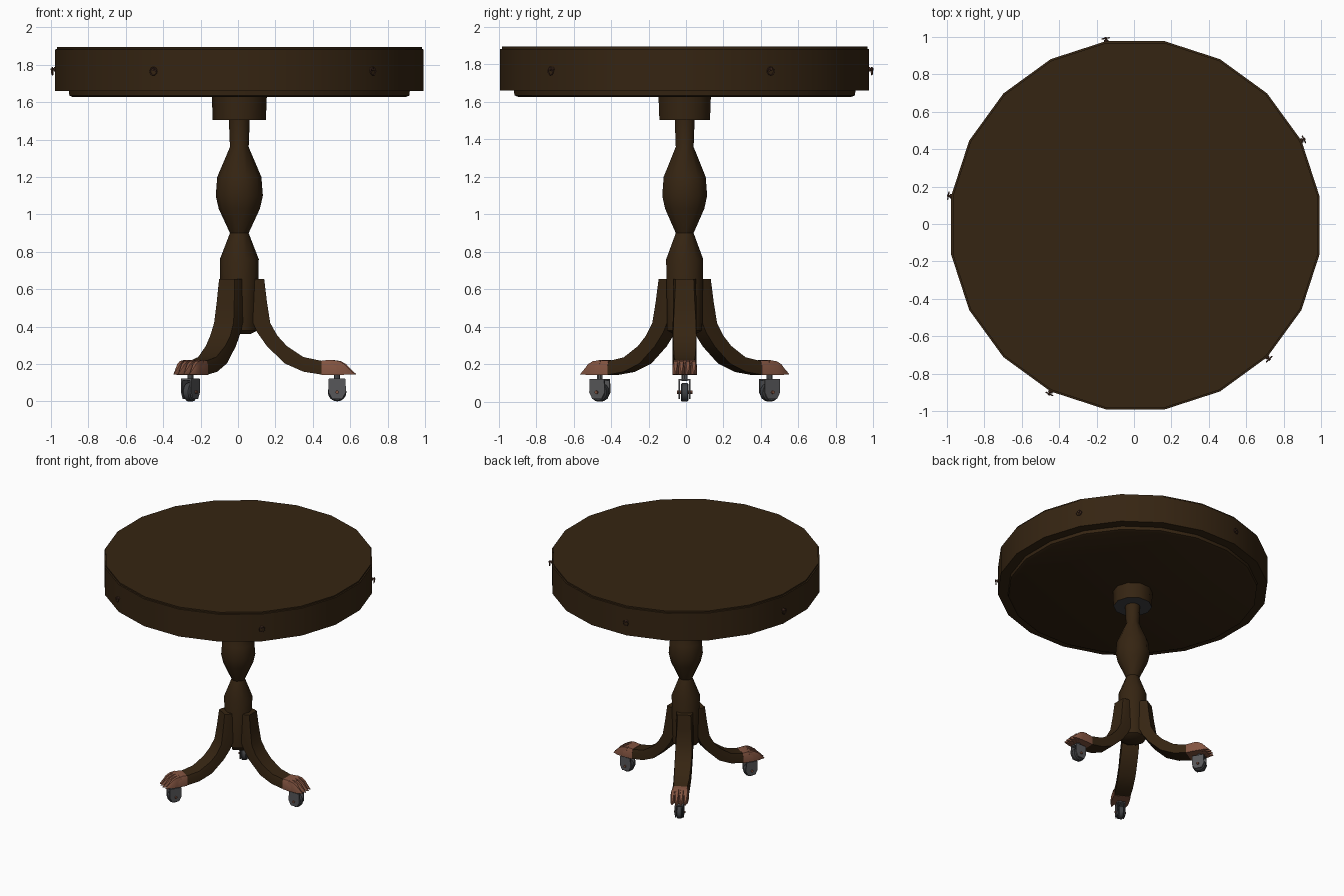
import bpy, bmesh, math
from mathutils import Matrix, Vector

if "Cube" in bpy.data.objects:
    bpy.data.objects.remove(bpy.data.objects["Cube"])

CENTRE = Matrix.Translation((0.007, -0.007, 0))


def material(name, rgb):
    m = bpy.data.materials.new(name)
    m.diffuse_color = (*rgb, 1)
    m.use_nodes = True
    m.node_tree.nodes["Principled BSDF"].inputs["Base Color"].default_value = m.diffuse_color
    return m


WOOD = material("dark wood", (0.036, 0.018, 0.006))
COPPER = material("copper", (0.23, 0.09, 0.053))
BRONZE = material("dark bronze", (0.09, 0.04, 0.025))
STEEL = material("grey steel", (0.095, 0.095, 0.1))
RUBBER = material("dark grey", (0.05, 0.052, 0.056))


def finish(bm, name, mats, matrix=Matrix(), angle=40):
    bmesh.ops.recalc_face_normals(bm, faces=bm.faces)
    bm.transform(CENTRE @ matrix)
    me = bpy.data.meshes.new(name)
    bm.to_mesh(me)
    bm.free()
    for m in mats:
        me.materials.append(m)
    ob = bpy.data.objects.new(name, me)
    bpy.context.collection.objects.link(ob)
    bpy.ops.object.select_all(action='DESELECT')
    ob.select_set(True)
    bpy.context.view_layer.objects.active = ob
    bpy.ops.object.shade_smooth_by_angle(angle=math.radians(angle))
    return ob


def skin(bm, rings):
    """Join equal rings of points into a closed capped tube."""
    loops = [[bm.verts.new(p) for p in r] for r in rings]
    n = len(loops[0])
    for a, b in zip(loops, loops[1:]):
        for i in range(n):
            j = (i + 1) % n
            bm.faces.new((a[i], a[j], b[j], b[i]))
    bm.faces.new(loops[0])
    bm.faces.new(loops[-1])


def turned(profile, sides, start=0, bm=None, place=Matrix()):
    """Turn (radius, height) points about the z axis."""
    bm = bm or bmesh.new()
    steps = [math.radians(start + 360 * i / sides) for i in range(sides)]
    skin(bm, [[place @ Vector((r * math.cos(a), r * math.sin(a), z)) for a in steps]
              for r, z in profile])
    return bm


def limb(bm, sections, place=Matrix()):
    """Loft six-sided sections: outer x,z, inner x,z, outer and inner half width."""
    rings = []
    for xo, zo, xi, zi, wo, wi in sections:
        xm, zm = xi + 0.65 * (xo - xi), zi + 0.65 * (zo - zi)
        pts = [(xi, -wi, zi), (xi, wi, zi), (xm, wi, zm),
               (xo, wo, zo), (xo, -wo, zo), (xm, -wi, zm)]
        rings.append([place @ Vector(p) for p in pts])
    skin(bm, rings)


def box(bm, size, at):
    bmesh.ops.create_cube(bm, size=1, matrix=Matrix.Translation(at) @ Matrix.Diagonal((*size, 1)))


# Table top with stepped underside
finish(turned([(0.90, 1.627), (0.92, 1.635), (0.923, 1.66), (0.997, 1.66),
               (0.997, 1.882), (0.988, 1.884), (0.988, 1.895)], 20, 9), "table_top", [WOOD])

# Collar with a grey underside
bm = turned([(0.142, 1.505), (0.147, 1.63)], 10)
bm.normal_update()
for f in bm.faces:
    if f.calc_center_median().z < 1.51:
        f.material_index = 1
finish(bm, "column_collar", [WOOD, RUBBER])

# Turned column
finish(turned([(0.06, 0.36), (0.098, 0.38), (0.104, 0.76), (0.05, 0.90), (0.11, 1.03),
               (0.126, 1.10), (0.118, 1.20), (0.05, 1.36), (0.056, 1.51)], 10),
       "column", [WOOD])

# Drawer pulls: rose, knob and hanging ring on five corners
for i in range(5):
    bm = bmesh.new()
    outward = Matrix.Translation((0.992, 0, 1.775)) @ Matrix.Rotation(math.pi / 2, 4, 'Y')
    turned([(0.012, 0), (0.012, 0.01), (0.006, 0.013), (0.006, 0.028)], 8, bm=bm, place=outward)
    n, k = 12, 5
    grid = []
    for a in range(n):
        t = 2 * math.pi * a / n
        ring = []
        for b in range(k):
            u = 2 * math.pi * b / k
            r = 0.02 + 0.0035 * math.cos(u)
            ring.append(bm.verts.new((1.012 + 0.0035 * math.sin(u), r * math.sin(t), 1.765 + r * math.cos(t))))
        grid.append(ring)
    for a in range(n):
        for b in range(k):
            c, d = (a + 1) % n, (b + 1) % k
            bm.faces.new((grid[a][b], grid[c][b], grid[c][d], grid[a][d]))
    finish(bm, f"ring_pull_{i + 1}", [BRONZE], Matrix.Rotation(math.radians(27 + 72 * i), 4, 'Z'))

# Three splayed legs, each with a claw foot and caster
for i in range(3):
    turn = Matrix.Rotation(math.radians(120 * i), 4, 'Z')
    tag = f"_{i + 1}"

    # Curved leg
    bm = bmesh.new()
    limb(bm, [(0.133, 0.655, 0.05, 0.655, 0.048, 0.060),
              (0.148, 0.53, 0.06, 0.45, 0.054, 0.063),
              (0.165, 0.42, 0.095, 0.37, 0.060, 0.064),
              (0.203, 0.352, 0.148, 0.295, 0.062, 0.064),
              (0.253, 0.297, 0.243, 0.203, 0.060, 0.064),
              (0.343, 0.237, 0.343, 0.159, 0.056, 0.062),
              (0.443, 0.216, 0.443, 0.143, 0.050, 0.060)])
    finish(bm, "leg" + tag, [WOOD], turn)

    # Claw foot: instep, four toes and pointed nails
    bm = bmesh.new()
    limb(bm, [(0.440, 0.219, 0.440, 0.142, 0.052, 0.062),
              (0.500, 0.222, 0.500, 0.142, 0.052, 0.066),
              (0.555, 0.200, 0.560, 0.142, 0.050, 0.064)])
    for y in (-0.049, -0.017, 0.017, 0.049):
        toe = Matrix.Translation((-0.25 * abs(y), y, 0))
        limb(bm, [(0.500, 0.222, 0.500, 0.145, 0.009, 0.015),
                  (0.545, 0.216, 0.545, 0.143, 0.010, 0.017),
                  (0.575, 0.200, 0.580, 0.143, 0.009, 0.016),
                  (0.595, 0.178, 0.598, 0.145, 0.006, 0.011),
                  (0.627, 0.148, 0.627, 0.144, 0.001, 0.002)], toe)
    finish(bm, "claw_foot" + tag, [COPPER], turn)

    # Caster fork with stem
    cx = 0.523
    bm = turned([(0.016, 0.11), (0.016, 0.147)], 8, place=Matrix.Translation((cx, 0, 0)))
    box(bm, (0.085, 0.064, 0.01), (cx, 0, 0.117))
    outline = [(-0.045, 0.12), (0.045, 0.12), (0.047, 0.05), (0.028, 0.014), (-0.028, 0.014), (-0.047, 0.05)]
    for y in (-0.028, 0.028):
        skin(bm, [[(cx + x, y + s, z) for x, z in outline] for s in (-0.004, 0.004)])
    finish(bm, "caster_fork" + tag, [STEEL], turn)

    # Caster wheel and axle pin
    axle = Matrix.Translation((cx, 0, 0.05)) @ Matrix.Rotation(math.pi / 2, 4, 'X')
    finish(turned([(0.043, -0.021), (0.05, -0.014), (0.05, 0.014), (0.043, 0.021)], 16, place=axle),
           "caster_wheel" + tag, [RUBBER], turn)
    finish(turned([(0.009, -0.042), (0.009, 0.042)], 8, place=axle), "caster_axle" + tag, [COPPER], turn)
